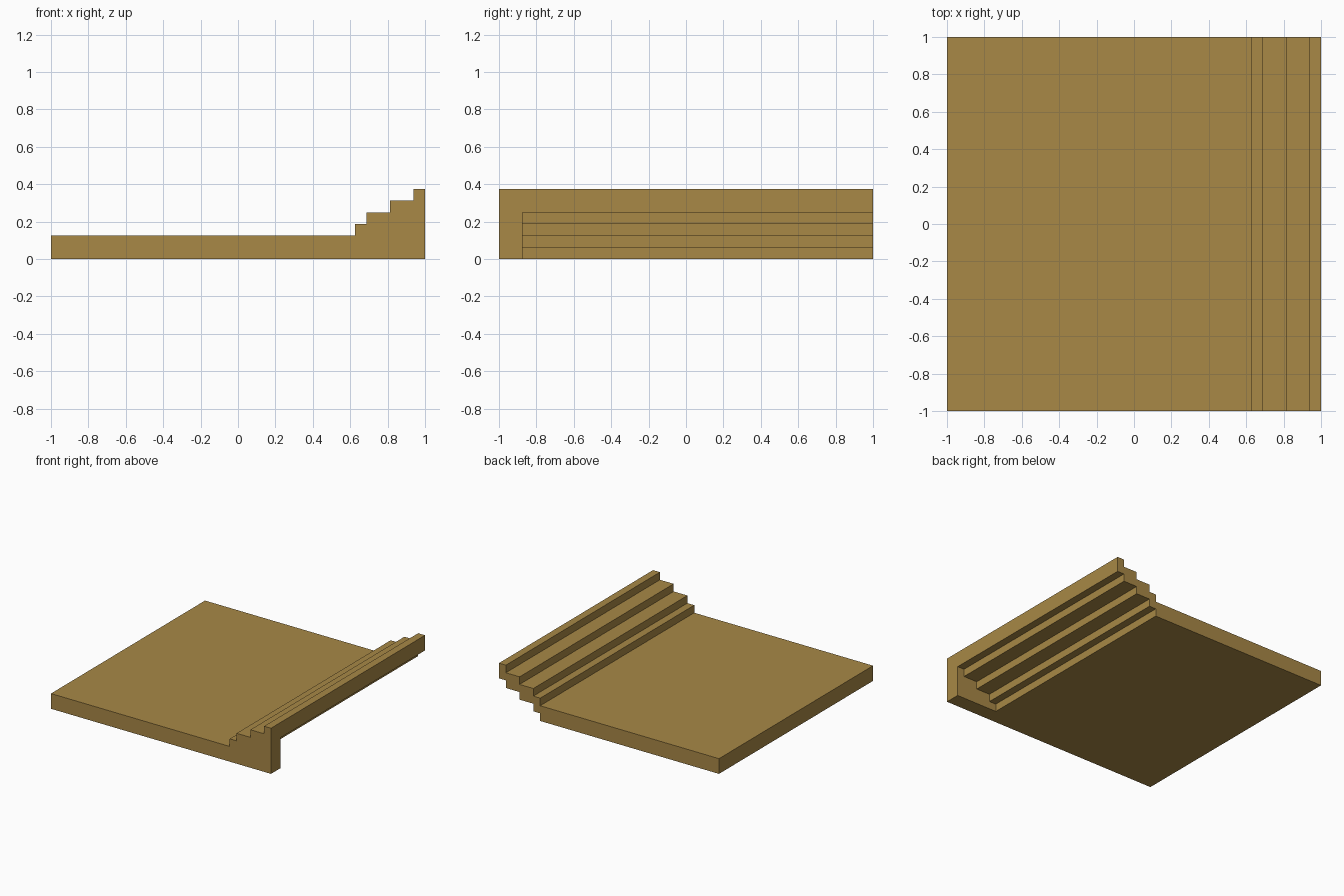
import bpy, bmesh

cube = bpy.data.objects.get("Cube")
if cube:
    bpy.data.objects.remove(cube, do_unlink=True)

TREADS = [0.625, 0.6875, 0.8125, 0.9375]   # x of each riser
RISE = 0.0625
THICK = 0.125                              # slab thickness
CHEEK_Y = -0.875                           # inner side of the front cheek wall

# Single ochre material
ochre = bpy.data.materials.new("ochre")
ochre.use_nodes = True
colour = (0.392, 0.246, 0.061, 1.0)
ochre.diffuse_color = colour
bsdf = next(n for n in ochre.node_tree.nodes if n.type == 'BSDF_PRINCIPLED')
bsdf.inputs["Base Color"].default_value = colour
bsdf.inputs["Roughness"].default_value = 0.8


def stair_line(base):
    """Stepped line rising toward +x from the given height (x, z)."""
    pts = []
    for i, x in enumerate(TREADS):
        pts += [(x, base + i * RISE), (x, base + (i + 1) * RISE)]
    return pts


def extrude_profile(name, profile, y0, y1):
    """Extrude an (x, z) profile along y into a closed solid."""
    bm = bmesh.new()
    face = bm.faces.new([bm.verts.new((x, y0, z)) for x, z in profile])
    ext = bmesh.ops.extrude_face_region(bm, geom=[face])
    moved = [v for v in ext["geom"] if isinstance(v, bmesh.types.BMVert)]
    bmesh.ops.translate(bm, verts=moved, vec=(0, y1 - y0, 0))
    bmesh.ops.recalc_face_normals(bm, faces=bm.faces)
    mesh = bpy.data.meshes.new(name)
    bm.to_mesh(mesh)
    bm.free()
    mesh.materials.append(ochre)
    obj = bpy.data.objects.new(name, mesh)
    bpy.context.collection.objects.link(obj)
    return obj


# Slab with steps climbing along its left edge
top_height = THICK + len(TREADS) * RISE
slab = extrude_profile(
    "stepped_slab",
    [(-1, 0), (-1, THICK)] + stair_line(THICK) + [(1, top_height), (1, 0)],
    -1, 1)

# Stepped hollow beneath the stairs, open at the back and side
cutter = extrude_profile(
    "under_stair_cutter",
    [(TREADS[0], -0.1)] + stair_line(0)[1:]
    + [(1.1, len(TREADS) * RISE), (1.1, -0.1)],
    CHEEK_Y, 1.1)
cutter.hide_render = True

cut = slab.modifiers.new("under_stair_hollow", 'BOOLEAN')
cut.operation = 'DIFFERENCE'
cut.solver = 'EXACT'
cut.object = cutter

# Apply the cut and discard the cutter
bpy.context.view_layer.objects.active = slab
slab.select_set(True)
bpy.ops.object.modifier_apply(modifier=cut.name)
bpy.data.objects.remove(cutter, do_unlink=True)
